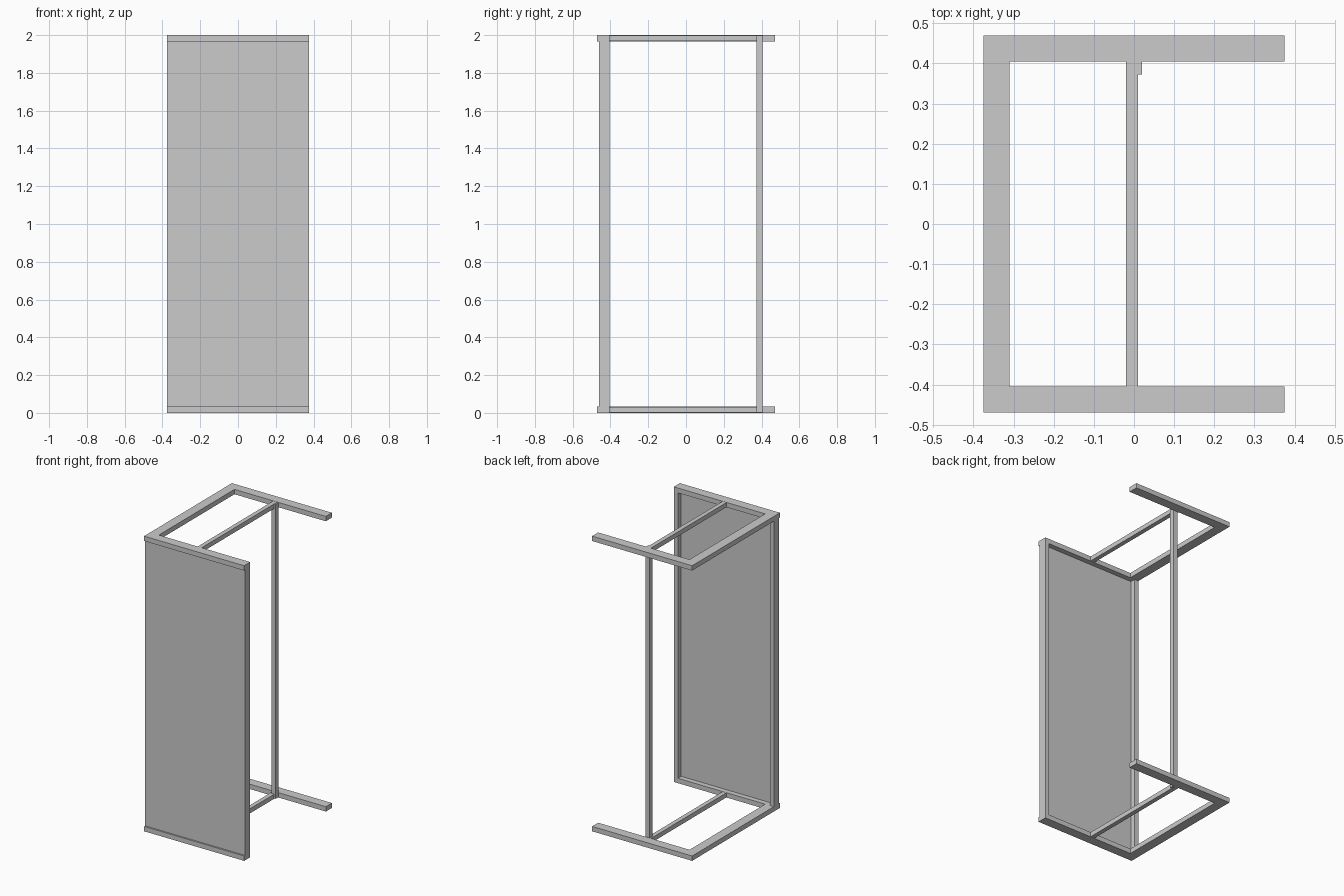
import bpy, bmesh

if "Cube" in bpy.data.objects:
    bpy.data.objects.remove(bpy.data.objects["Cube"])

W, D, H = 0.375, 0.47, 2.0     # half width, half depth, height
BAR, T = 0.065, 0.033          # frame bar width and thickness


def prism(name, outline, z0, z1):
    """Extrude a flat outline from z0 up to z1."""
    bm = bmesh.new()
    face = bm.faces.new([bm.verts.new((x, y, z0)) for x, y in outline])
    ext = bmesh.ops.extrude_face_region(bm, geom=[face])
    for v in ext["geom"]:
        if isinstance(v, bmesh.types.BMVert):
            v.co.z = z1
    bmesh.ops.recalc_face_normals(bm, faces=bm.faces[:])
    mesh = bpy.data.meshes.new(name)
    bm.to_mesh(mesh)
    bm.free()
    obj = bpy.data.objects.new(name, mesh)
    bpy.context.collection.objects.link(obj)
    return obj


def box(name, x0, x1, y0, y1, z0, z1):
    return prism(name, [(x0, y0), (x1, y0), (x1, y1), (x0, y1)], z0, z1)


# C-shaped frames with a cross bar, at floor and top
xi, yi = -W + BAR, D - BAR
c_shape = [(-W, -D), (W, -D), (W, -yi), (xi, -yi),
           (xi, yi), (W, yi), (W, D), (-W, D)]
for label, z in (("bottom", 0.0), ("top", H - T)):
    prism(label + "_frame", c_shape, z, z + T)
    box(label + "_cross_bar", -0.02, 0.01, -yi, yi, z + 0.001, z + T - 0.001)

# Front posts at both ends of the panel
for label, x0 in (("left", -W), ("right", W - 0.03)):
    box(label + "_front_post", x0, x0 + 0.03, -0.46, -yi, T, H - T)

# Front panel, flush with the posts outside and recessed inside
box("front_panel", -W + 0.03, W - 0.03, -0.46, -0.44, T, H - T)

# Slim rear post beside the cross bars
box("rear_post", -0.01, 0.02, 0.372, yi, 0.003, H - 0.003)
